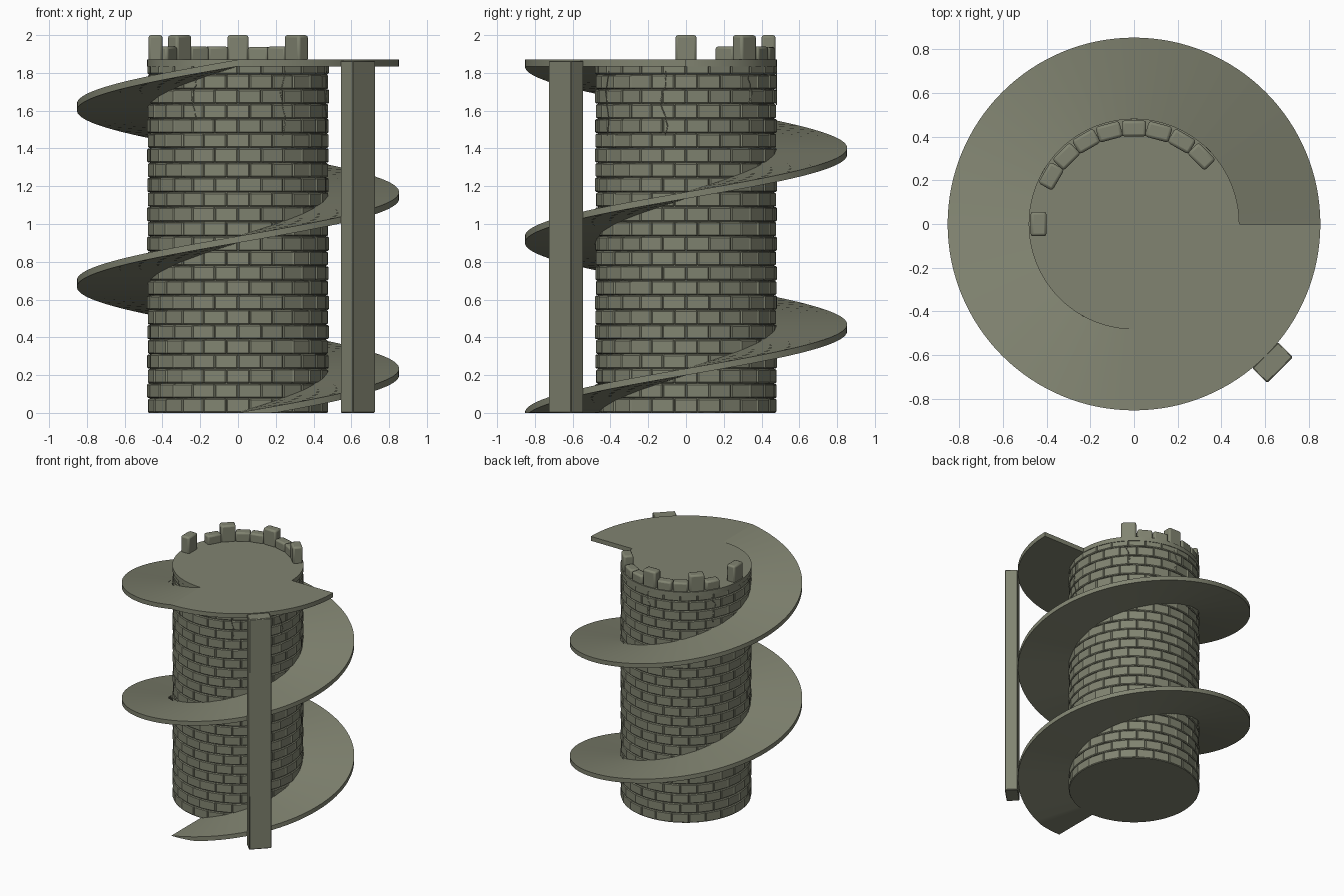
import bpy, bmesh, math, random
from math import sin, cos, pi, radians
from mathutils import Matrix, Vector

random.seed(4)
cube = bpy.data.objects.get("Cube")
if cube:
    bpy.data.objects.remove(cube, do_unlink=True)

TOP = 1.87        # walking level of the tower roof
WALL = 0.477      # wall face radius
RIM = 0.853       # outer radius of the ramp
THICK = 0.035     # ramp and roof thickness
ROWS, STONES = 24, 24

STONE_COLOUR = (0.22, 0.23, 0.165, 1)
stone = bpy.data.materials.new("weathered stone")
stone.use_nodes = True
stone.diffuse_color = STONE_COLOUR
bsdf = next(n for n in stone.node_tree.nodes if n.type == 'BSDF_PRINCIPLED')
bsdf.inputs["Base Color"].default_value = STONE_COLOUR


def finish(name, bm, bevel=0, segments=1, smooth=True):
    bmesh.ops.recalc_face_normals(bm, faces=bm.faces)
    mesh = bpy.data.meshes.new(name)
    bm.to_mesh(mesh)
    bm.free()
    mesh.materials.append(stone)
    obj = bpy.data.objects.new(name, mesh)
    bpy.context.collection.objects.link(obj)
    if bevel:
        mod = obj.modifiers.new("worn edges", 'BEVEL')
        mod.width, mod.segments = bevel, segments
    if smooth:
        bpy.ops.object.select_all(action='DESELECT')
        obj.select_set(True)
        bpy.context.view_layer.objects.active = obj
        bpy.ops.object.shade_smooth_by_angle(angle=radians(30))
    return obj


def add_block(bm, angle, r_in, r_out, width, z0, z1):
    """Box facing outwards at an angle around the tower."""
    place = (Matrix.Rotation(angle, 4, 'Z')
             @ Matrix.Translation(((r_in + r_out) / 2, 0, (z0 + z1) / 2))
             @ Matrix.Diagonal((r_out - r_in, width, z1 - z0, 1)))
    bmesh.ops.create_cube(bm, size=1, matrix=place)


def disc(name, radius, z0, z1):
    bm = bmesh.new()
    bmesh.ops.create_cone(bm, cap_ends=True, segments=96, radius1=radius, radius2=radius,
                          depth=z1 - z0, matrix=Matrix.Translation((0, 0, (z0 + z1) / 2)))
    return finish(name, bm)


def sweep(name, start, end, steps, r_in, r_out, height):
    """Slab swept around the tower; height(u) gives bottom and top."""
    bm = bmesh.new()
    rings = []
    for i in range(steps + 1):
        u = i / steps
        a = start + (end - start) * u
        low, high = height(u)
        rings.append([bm.verts.new((r * cos(a), r * sin(a), z)) for r, z in
                      ((r_in, low), (r_out, low), (r_out, high), (r_in, high))])
    for a, b in zip(rings, rings[1:]):
        for k in range(4):
            n = (k + 1) % 4
            bm.faces.new((a[k], a[n], b[n], b[k]))
    bm.faces.new(rings[0])
    bm.faces.new(rings[-1])
    return finish(name, bm)


# Tower: plain core, footing and roof slab
disc("tower_core", 0.466, 0.005, TOP - 0.01)
disc("tower_footing", 0.474, 0, 0.012)
disc("tower_roof", 0.482, TOP - THICK, TOP)

# Courses of stone, alternate rows offset by half a stone
bm = bmesh.new()
row_h = TOP / ROWS
step = 2 * pi / STONES
for row in range(ROWS):
    z = row * row_h
    for i in range(STONES):
        nudge = random.uniform(-0.0012, 0.0012)
        add_block(bm, (i + row % 2 / 2) * step, 0.41, WALL + nudge, 0.124,
                  z + 0.0005, z + row_h - 0.002 + nudge)
finish("wall_stones", bm, bevel=0.006, smooth=False)

# Broken battlement: every third stone stands tall, one is missing
bm = bmesh.new()
for slot in (3, 4, 5, 6, 7, 8, 9, 10, 12):
    height = 2.0 if slot % 3 == 0 else 1.94 + random.uniform(-0.004, 0.005)
    add_block(bm, slot * step, 0.40, 0.474, 0.112, TOP - 0.01, height)
finish("battlement_stones", bm, bevel=0.013, segments=2)


# Spiral ramp: two full turns from the front, then a level landing
def ramp_height(u):
    z = 0.001 + (TOP - 0.001) * u
    return max(z - THICK, 0), z


sweep("spiral_ramp", -pi / 2, 3.5 * pi, 256, 0.45, RIM, ramp_height)
sweep("top_landing", -pi / 2, 0, 32, 0.40, RIM, lambda u: (TOP - THICK, TOP))

# Support post under the landing
bm = bmesh.new()
add_block(bm, -pi / 4, 0.849, 0.945, 0.168, 0, TOP - 0.006)
finish("support_post", bm, bevel=0.005)


# Thin cracks running down from the roof
def crack(index, angle, bottom):
    curve = bpy.data.curves.new("crack", 'CURVE')
    curve.dimensions = '3D'
    curve.bevel_depth, curve.bevel_resolution = 0.0025, 0
    line = curve.splines.new('POLY')
    count = 14
    line.points.add(count - 1)
    for i, p in enumerate(line.points):
        z = 1.81 + (bottom - 1.81) * i / (count - 1)
        a = radians(angle) + 0.03 * sin(i * 0.6 + index) + random.uniform(-0.012, 0.012)
        p.co = (*(Vector((cos(a), sin(a), 0)) * (WALL + 0.003)).xy, z, 1)
    curve.materials.append(stone)
    obj = bpy.data.objects.new(f"wall_crack_{index}", curve)
    bpy.context.collection.objects.link(obj)


for index, (angle, bottom) in enumerate(((-14, 1.47), (-60, 1.47), (45, 1.63),
                                         (90, 1.63), (150, 1.6), (241, 1.56)), 1):
    crack(index, angle, bottom)
